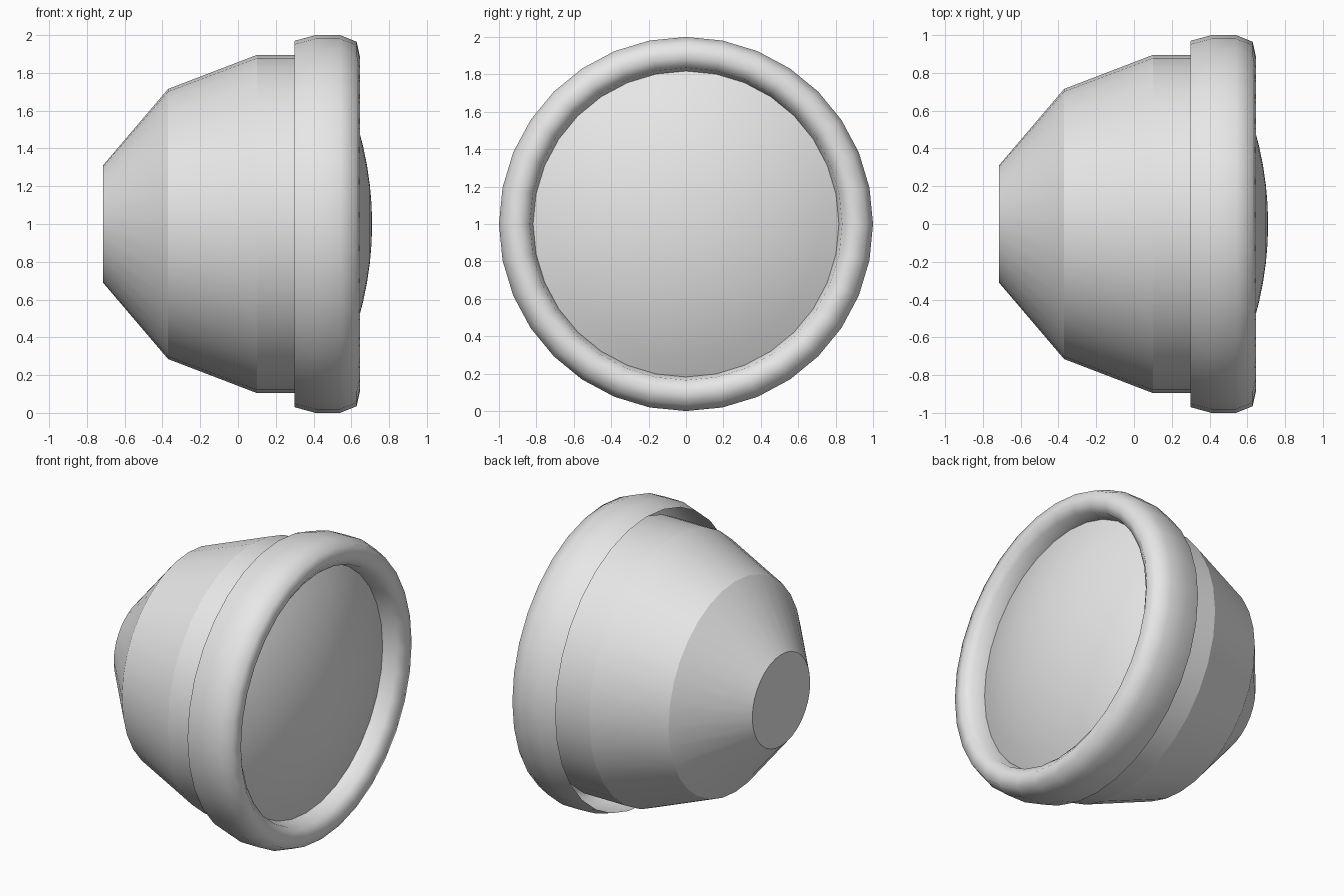
import bpy, bmesh, math
from mathutils import Matrix, Vector

cube = bpy.data.objects.get("Cube")
if cube:
    bpy.data.objects.remove(cube, do_unlink=True)

SIDES = 32

grey = bpy.data.materials.new("light_grey")
grey.use_nodes = True
grey.diffuse_color = (0.8, 0.8, 0.8, 1)
grey.node_tree.nodes["Principled BSDF"].inputs["Base Color"].default_value = (0.8, 0.8, 0.8, 1)


def lathe(name, profile, smooth_angle):
    """Revolve (x, radius) points about the x axis at z = 1."""
    bm = bmesh.new()
    verts = [bm.verts.new((x, 0, r)) for x, r in profile]
    edges = [bm.edges.new(pair) for pair in zip(verts, verts[1:])]
    bmesh.ops.spin(bm, geom=verts + edges, cent=(0, 0, 0), axis=(1, 0, 0),
                   angle=math.tau, steps=SIDES, use_merge=True)
    bmesh.ops.remove_doubles(bm, verts=bm.verts, dist=1e-4)
    bmesh.ops.recalc_face_normals(bm, faces=bm.faces)
    # Open shells: make the foremost face point forward or outward
    tip = max(bm.faces, key=lambda f: f.calc_center_median().x)
    if tip.normal.x < 0:
        bmesh.ops.reverse_faces(bm, faces=bm.faces)
    bmesh.ops.transform(bm, matrix=Matrix.Translation(Vector((0, 0, 1))), verts=bm.verts)
    mesh = bpy.data.meshes.new(name)
    bm.to_mesh(mesh)
    bm.free()
    mesh.materials.append(grey)
    obj = bpy.data.objects.new(name, mesh)
    bpy.context.collection.objects.link(obj)
    bpy.ops.object.select_all(action="DESELECT")
    obj.select_set(True)
    bpy.context.view_layer.objects.active = obj
    bpy.ops.object.shade_smooth_by_angle(angle=math.radians(smooth_angle))
    return obj


# Stepped bowl with a flat back, running on under the rim to the lens edge
lathe("housing", [(-0.715, 0), (-0.715, 0.31), (-0.37, 0.715), (0.10, 0.895),
                  (0.42, 0.895), (0.50, 0.82)], 15)

# Rounded rim, open at the back
lathe("rim", [(0.30, 0.97), (0.41, 1.0), (0.54, 1.0), (0.628, 0.965),
              (0.645, 0.89), (0.605, 0.835), (0.50, 0.815)], 80)

# Shallow domed lens
R = 1.8
lens_radii = [0.82 * i / 8 for i in range(9)]
lathe("lens", [(0.71 - R + math.sqrt(R * R - r * r), r) for r in lens_radii], 40)
